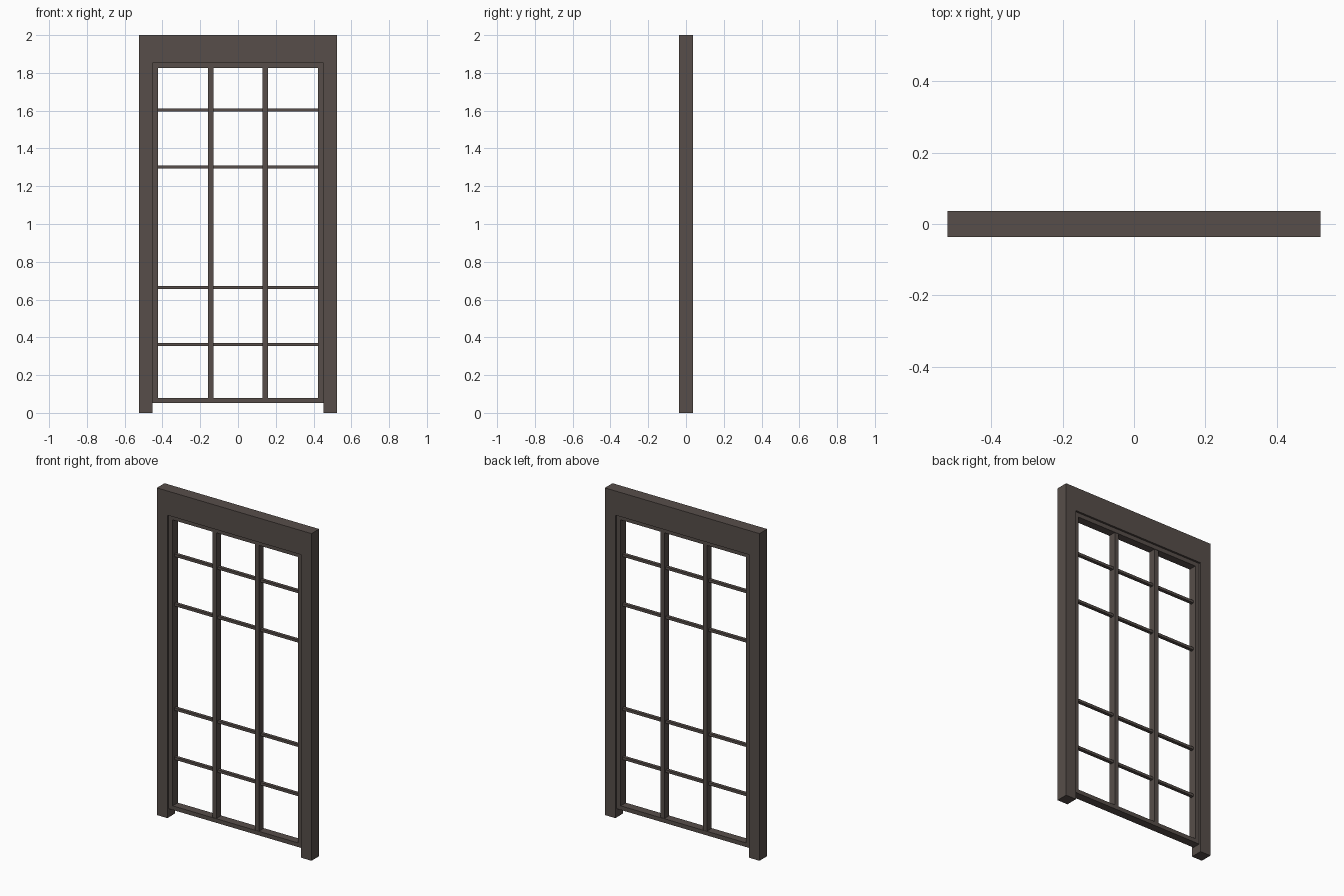
import bpy
import bmesh

cube = bpy.data.objects.get("Cube")
if cube:
    bpy.data.objects.remove(cube, do_unlink=True)

wood = bpy.data.materials.new("dark_brown_wood")
wood.use_nodes = True
colour = (0.095, 0.076, 0.068, 1)
wood.diffuse_color = colour
wood.node_tree.nodes["Principled BSDF"].inputs["Base Color"].default_value = colour


def finish(name, bm):
    bmesh.ops.recalc_face_normals(bm, faces=bm.faces)
    mesh = bpy.data.meshes.new(name)
    bm.to_mesh(mesh)
    bm.free()
    mesh.materials.append(wood)
    obj = bpy.data.objects.new(name, mesh)
    bpy.context.collection.objects.link(obj)
    return obj


def slab(name, outline, depth):
    """Extrude an x-z outline evenly about y = 0."""
    bm = bmesh.new()
    face = bm.faces.new([bm.verts.new((x, -depth / 2, z)) for x, z in outline])
    result = bmesh.ops.extrude_face_region(bm, geom=[face], use_keep_orig=True)
    moved = [v for v in result["geom"] if isinstance(v, bmesh.types.BMVert)]
    bmesh.ops.translate(bm, verts=moved, vec=(0, depth, 0))
    return finish(name, bm)


def bar(name, x0, x1, z0, z1, depth):
    return slab(name, [(x0, z0), (x1, z0), (x1, z1), (x0, z1)], depth)


# Outer casing: two posts and a deep header in one piece
half, opening, head = 0.523, 0.452, 1.852
slab("door_casing", [(-half, 0), (-opening, 0), (-opening, head), (opening, head),
                     (opening, 0), (half, 0), (half, 2), (-half, 2)], 0.074)

# Inner sash: stiles and rails set back from the casing
inner, low, sill, top = 0.424, 0.053, 0.078, 1.826
sash_depth = 0.05
bar("sash_top_rail", -opening, opening, top, head, sash_depth)
bar("sash_bottom_rail", -opening, opening, low, sill, sash_depth)
for side, s in (("left", 1), ("right", -1)):
    x0, x1 = sorted((s * inner, s * opening))
    bar(side + "_stile", x0, x1, sill, top, sash_depth)
    # Upright mullion on each side
    x = s * 0.144
    bar(side + "_mullion", x - 0.014, x + 0.014, sill, top, 0.045)

# Thin crossbars between the stiles
for i, z in enumerate((0.363, 0.664, 1.302, 1.604)):
    bar(f"crossbar_{i + 1}", -inner, inner, z - 0.008, z + 0.008, 0.02)
